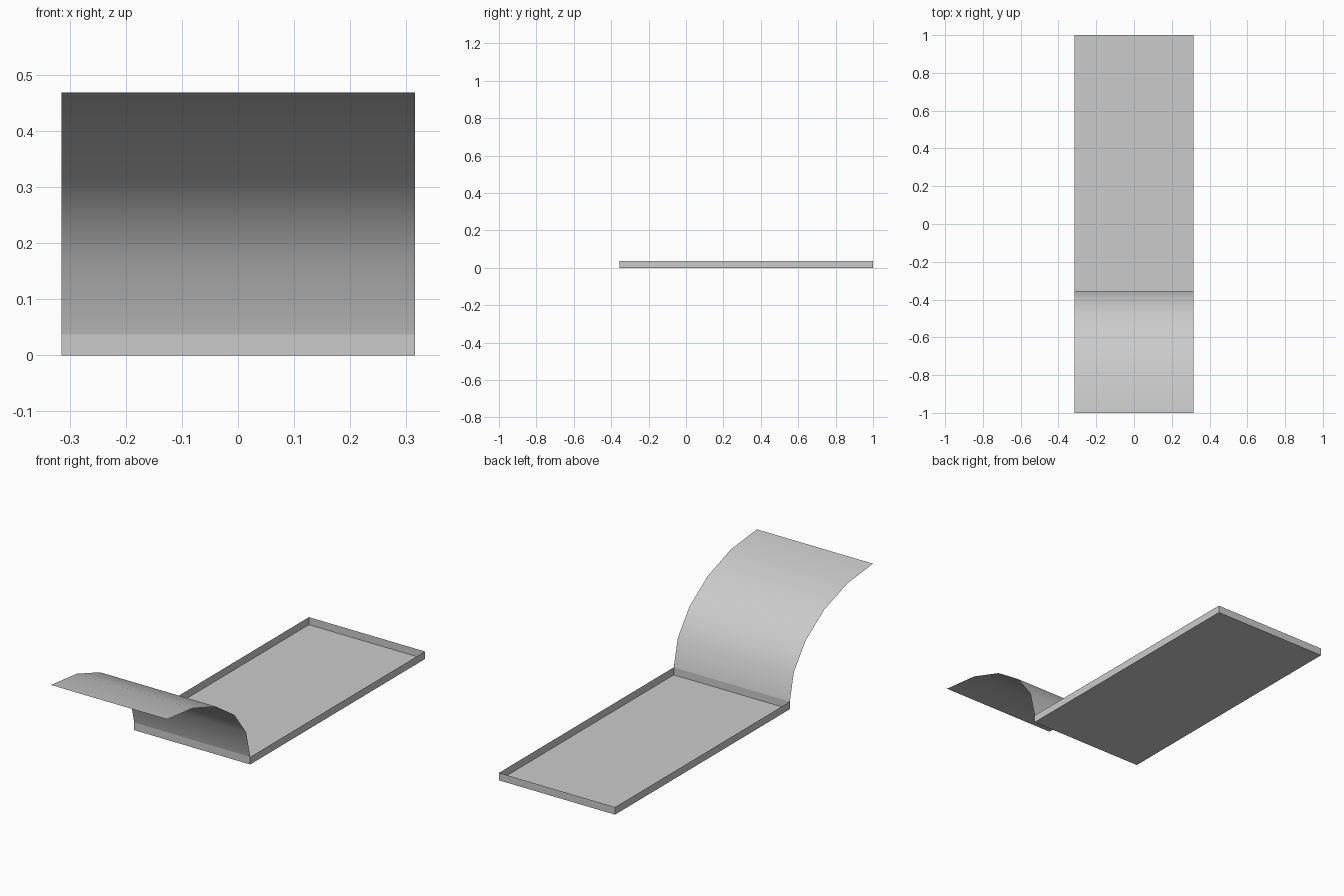
import bpy, bmesh
from math import sin, cos, pi

cube = bpy.data.objects.get("Cube")
if cube:
    bpy.data.objects.remove(cube, do_unlink=True)

HALF_W, FRONT, BACK, RIM, TOP = 0.315, -0.355, 1.0, 0.037, 0.468
COLOR = (0.6, 0.6, 0.6, 1)

grey = bpy.data.materials.new("light_grey")
grey.use_nodes = True
grey.diffuse_color = COLOR
grey.node_tree.nodes["Principled BSDF"].inputs["Base Color"].default_value = COLOR


def add_object(name, bm, smooth=False):
    mesh = bpy.data.meshes.new(name)
    for face in bm.faces:
        face.smooth = smooth
    bm.to_mesh(mesh)
    bm.free()
    mesh.materials.append(grey)
    obj = bpy.data.objects.new(name, mesh)
    bpy.context.collection.objects.link(obj)
    return obj


# Shallow open tray: a thin-walled box without its top
bm = bmesh.new()
bmesh.ops.create_cube(bm, size=1)
top = [f for f in bm.faces if f.normal.z > 0.5]
bmesh.ops.delete(bm, geom=top, context='FACES_ONLY')
bmesh.ops.scale(bm, vec=(2 * HALF_W, BACK - FRONT, RIM), verts=bm.verts)
bmesh.ops.translate(bm, vec=(0, (BACK + FRONT) / 2, RIM / 2), verts=bm.verts)
add_object("tray", bm)

# Curved sheet: a quarter ellipse rising from the front rim and bending forward
bm = bmesh.new()
STEPS = 5
rows = []
for i in range(STEPS + 1):
    a = pi / 2 * i / STEPS
    y = FRONT - (1 + FRONT) * (1 - cos(a))
    z = RIM + (TOP - RIM) * sin(a)
    rows.append([bm.verts.new((x, y, z)) for x in (-HALF_W, HALF_W)])
for (a, b), (c, d) in zip(rows, rows[1:]):
    bm.faces.new((b, a, c, d))
bmesh.ops.recalc_face_normals(bm, faces=bm.faces)
# Upper side faces outward
if sum(f.normal.z for f in bm.faces) < 0:
    bmesh.ops.reverse_faces(bm, faces=bm.faces)
add_object("curved_sheet", bm, smooth=True)
